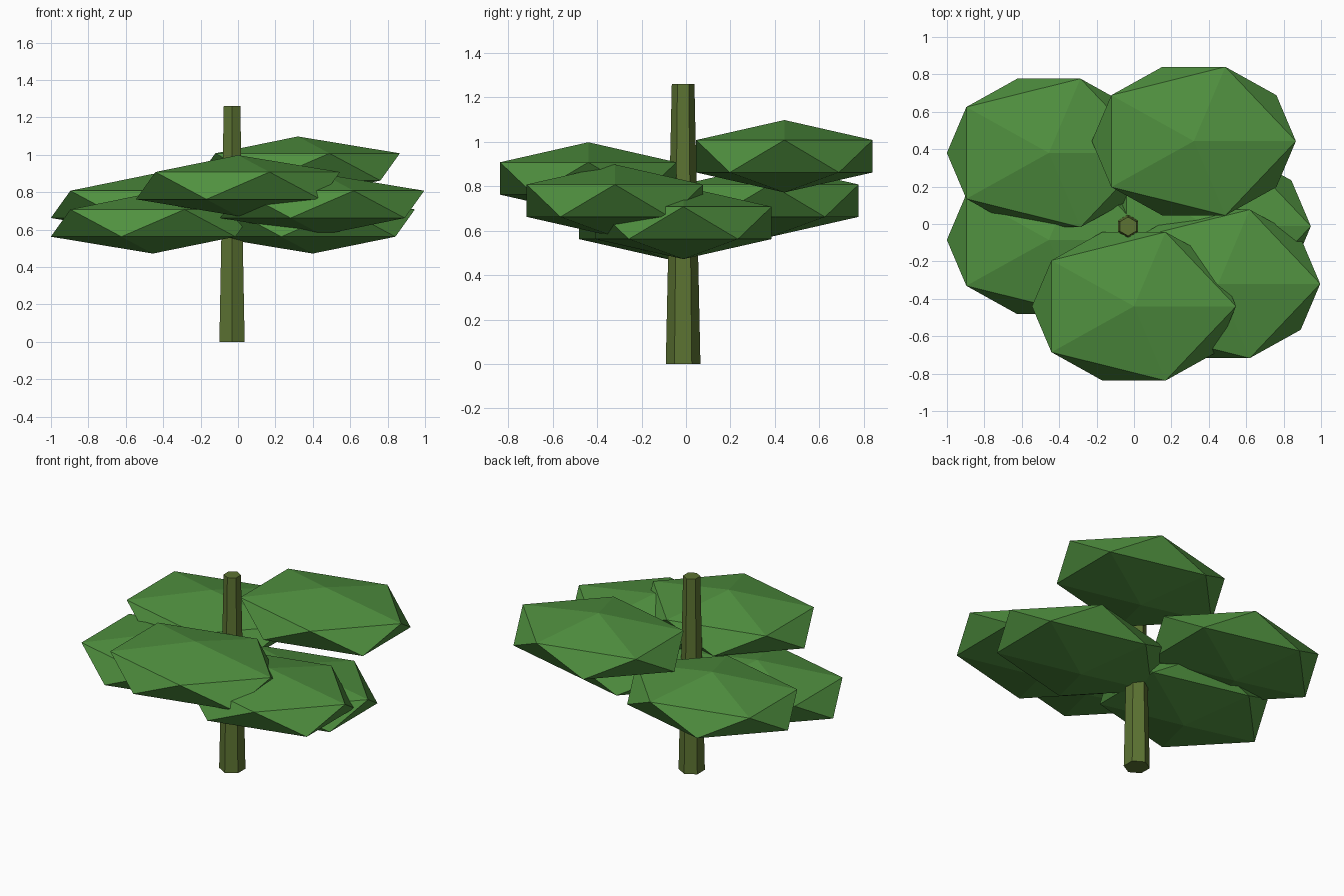
import bpy

if "Cube" in bpy.data.objects:
    bpy.data.objects.remove(bpy.data.objects["Cube"])


def make_material(name, colour):
    mat = bpy.data.materials.new(name)
    mat.diffuse_color = (*colour, 1)
    mat.use_nodes = True
    mat.node_tree.nodes["Principled BSDF"].inputs["Base Color"].default_value = mat.diffuse_color
    return mat


bark = make_material("bark", (0.107, 0.17, 0.032))
leaf = make_material("leaf", (0.08, 0.28, 0.05))

# Tapered six-sided trunk
bpy.ops.mesh.primitive_cone_add(vertices=6, radius1=0.078, radius2=0.051,
                                depth=1.26, location=(-0.032, -0.013, 0.63))
trunk = bpy.context.object
trunk.name = "trunk"
trunk.data.materials.append(bark)

# Flattened icosahedron leaf clumps spiralling round the trunk, low to high
clumps = [
    (-0.455, -0.085, 0.635),
    (0.40, -0.012, 0.635),
    (0.45, -0.32, 0.735),
    (-0.455, 0.38, 0.735),
    (0.0, -0.44, 0.835),
    (0.32, 0.443, 0.935),
]
for i, centre in enumerate(clumps, 1):
    bpy.ops.mesh.primitive_ico_sphere_add(subdivisions=1, radius=1,
                                          location=centre)
    clump = bpy.context.object
    clump.name = f"leaf_clump_{i}"
    clump.scale = (0.61, 0.467, 0.163)
    clump.data.materials.append(leaf)
